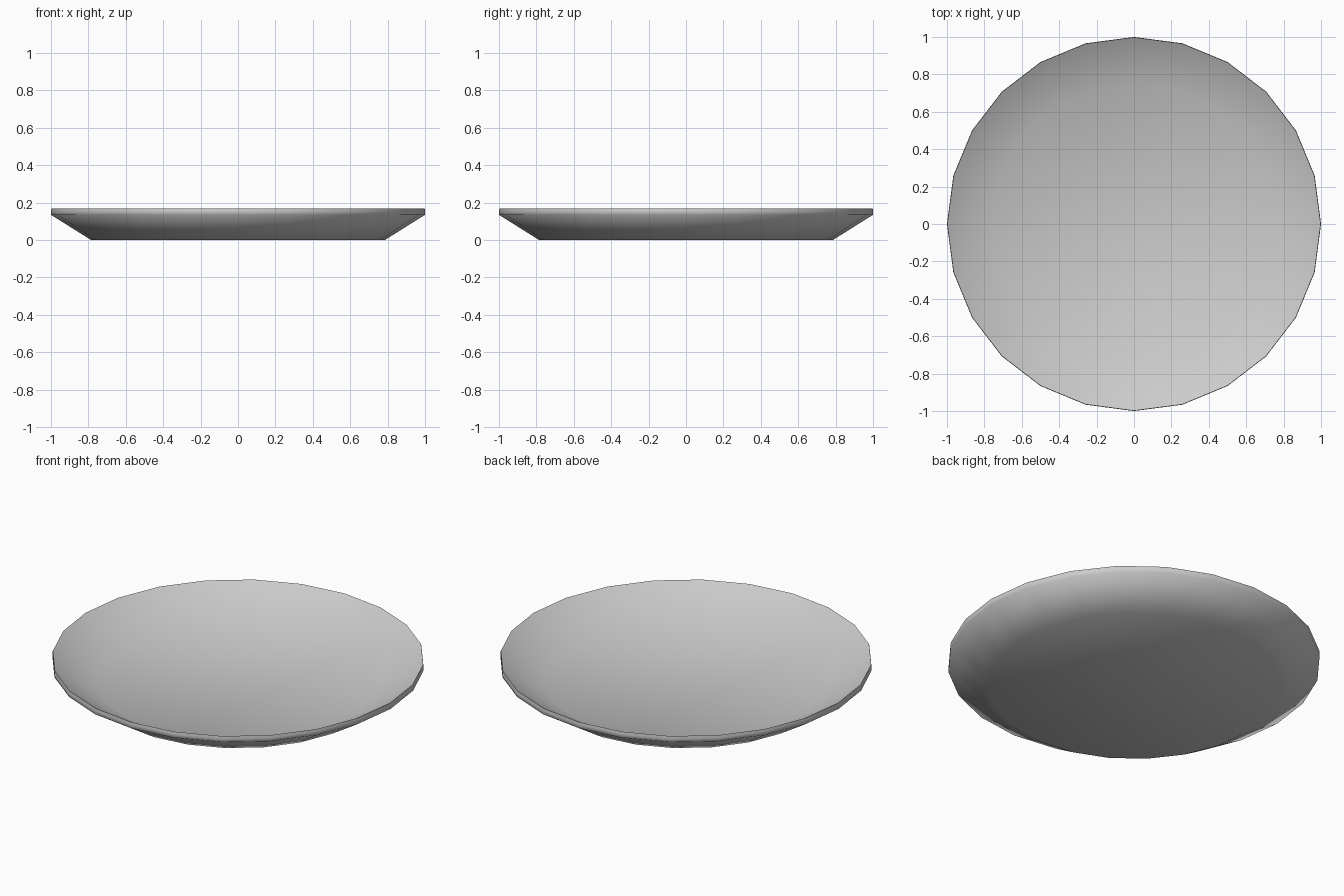
import bpy, bmesh
from math import cos, sin, tau, radians

if "Cube" in bpy.data.objects:
    bpy.data.objects.remove(bpy.data.objects["Cube"])

SIDES = 24

# Plate cross-section (radius, height): underside, wall, rim, inner wall, floor
profile = [(0.785, 0.0), (1.0, 0.135), (1.0, 0.155), (0.998, 0.17), (0.755, 0.033)]

bm = bmesh.new()
rings = [[bm.verts.new((r * cos(tau * i / SIDES), r * sin(tau * i / SIDES), z))
          for i in range(SIDES)] for r, z in profile]

# Walls and rim
for low, high in zip(rings, rings[1:]):
    for i in range(SIDES):
        j = (i + 1) % SIDES
        bm.faces.new((low[i], low[j], high[j], high[i]))

# Foot underside and eating surface
bm.faces.new(rings[0][::-1])
bm.faces.new(rings[-1])
bmesh.ops.recalc_face_normals(bm, faces=bm.faces[:])

mesh = bpy.data.meshes.new("plate")
bm.to_mesh(mesh)
bm.free()
plate = bpy.data.objects.new("plate", mesh)
bpy.context.collection.objects.link(plate)

# Soft shading across the wall bends
bpy.context.view_layer.objects.active = plate
plate.select_set(True)
bpy.ops.object.shade_smooth_by_angle(angle=radians(60))
